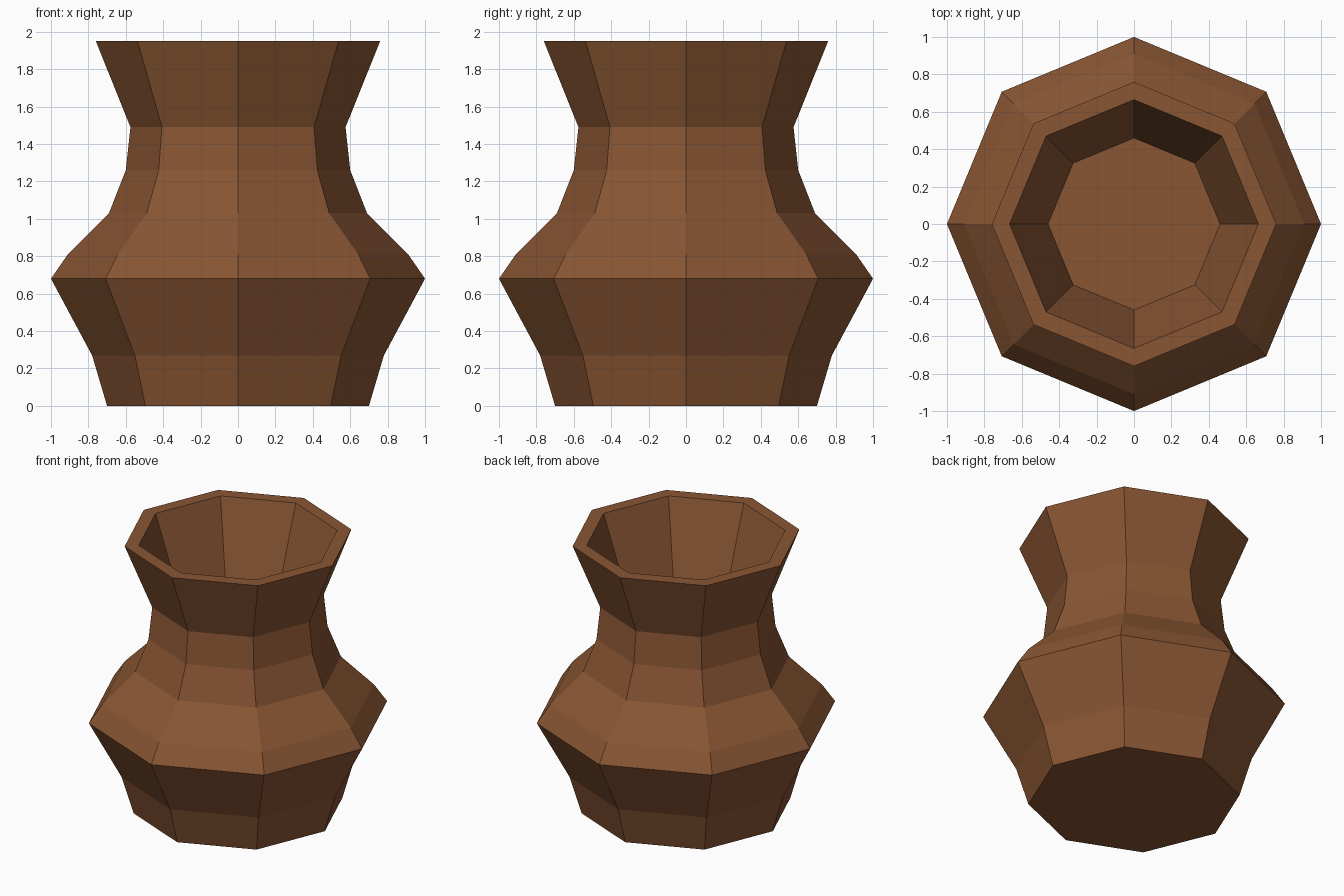
import bpy, bmesh, math

if "Cube" in bpy.data.objects:
    bpy.data.objects.remove(bpy.data.objects["Cube"])

# One clay colour for the whole vase
clay = bpy.data.materials.new("brown clay")
clay.diffuse_color = (0.25, 0.092, 0.033, 1.0)
clay.use_nodes = True
clay.node_tree.nodes["Principled BSDF"].inputs["Base Color"].default_value = clay.diffuse_color

SIDES = 8

# (radius, height): outer wall from foot to rim, then rim lip and inner wall
PROFILE = [
    (0.70, 0.00), (0.78, 0.27), (0.925, 0.54), (1.00, 0.68), (0.91, 0.81),
    (0.69, 1.03), (0.60, 1.26), (0.575, 1.49), (0.76, 1.95),
    (0.665, 1.95), (0.46, 1.36),
]

bm = bmesh.new()
rings = []
for r, z in PROFILE:
    rings.append([bm.verts.new((r * math.cos(math.tau * i / SIDES),
                                r * math.sin(math.tau * i / SIDES), z))
                  for i in range(SIDES)])

# Walls between neighbouring rings
for low, high in zip(rings, rings[1:]):
    for i in range(SIDES):
        j = (i + 1) % SIDES
        bm.faces.new((low[i], low[j], high[j], high[i]))

# Underside and inner floor
bm.faces.new(rings[0][::-1])
bm.faces.new(rings[-1])
bm.normal_update()

mesh = bpy.data.meshes.new("vase")
bm.to_mesh(mesh)
bm.free()
mesh.materials.append(clay)
vase = bpy.data.objects.new("vase", mesh)
bpy.context.collection.objects.link(vase)
